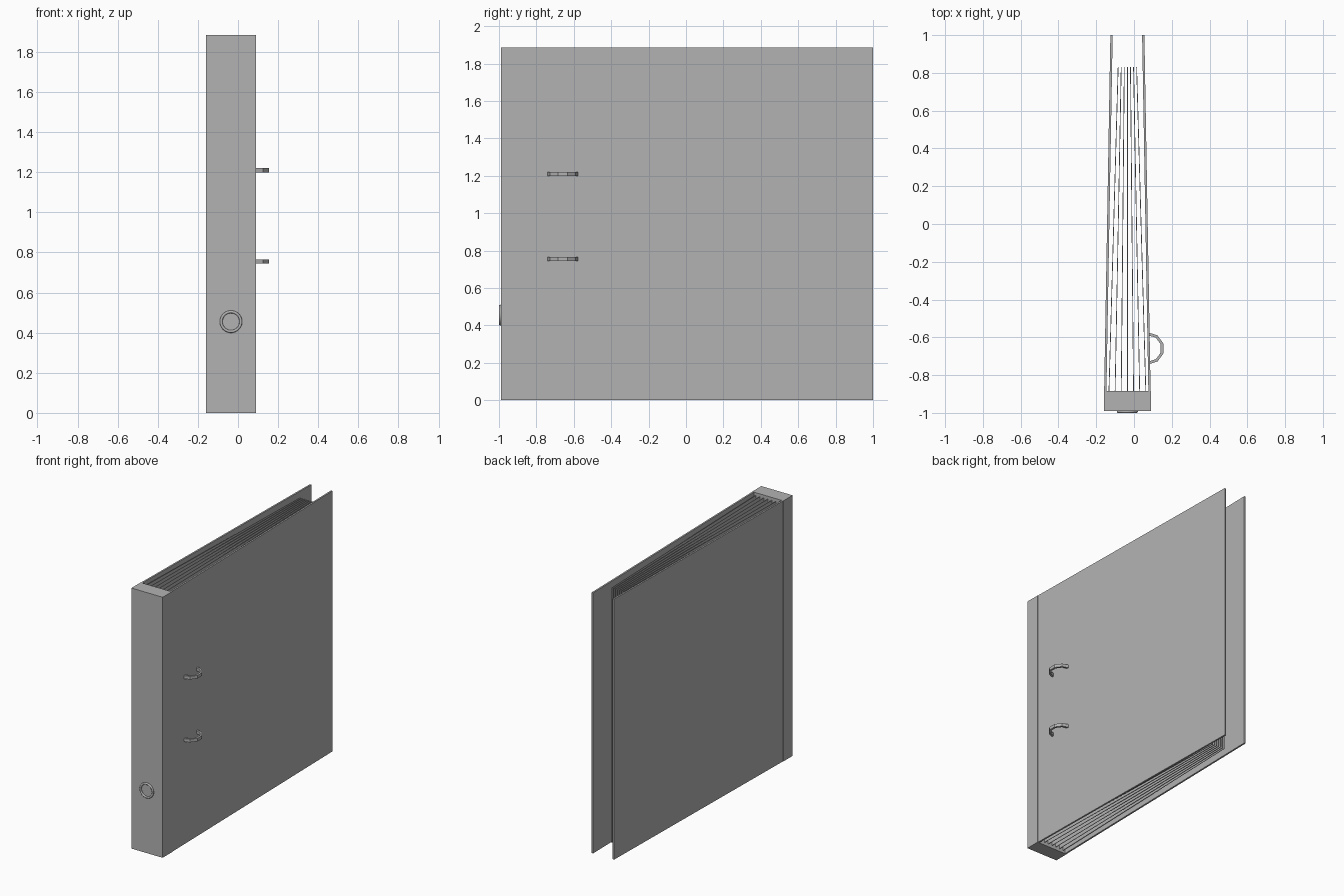
import bpy, bmesh, math

cube = bpy.data.objects.get("Cube")
if cube:
    bpy.data.objects.remove(cube, do_unlink=True)

grey = bpy.data.materials.new("plain_grey")
grey.use_nodes = True
colour = (0.45, 0.45, 0.45, 1)
grey.diffuse_color = colour
grey.node_tree.nodes["Principled BSDF"].inputs["Base Color"].default_value = colour

MID = -0.035      # centre plane of the folder
HEIGHT = 1.885
SPINE_BACK = -0.885


def prism(name, outline, z0, z1):
    """Extrude a plan outline from z0 to z1."""
    bm = bmesh.new()
    base = bm.faces.new([bm.verts.new((x, y, z0)) for x, y in outline])
    top = bmesh.ops.extrude_face_region(bm, geom=[base])["geom"]
    verts = [v for v in top if isinstance(v, bmesh.types.BMVert)]
    bmesh.ops.translate(bm, verts=verts, vec=(0, 0, z1 - z0))
    bmesh.ops.recalc_face_normals(bm, faces=bm.faces)
    mesh = bpy.data.meshes.new(name)
    bm.to_mesh(mesh)
    bm.free()
    mesh.materials.append(grey)
    obj = bpy.data.objects.new(name, mesh)
    bpy.context.collection.objects.link(obj)
    return obj


def board(name, x_front, x_back, y0, y1, thick, z0, z1):
    """Thin upright board that leans from x_front to x_back."""
    h = thick / 2
    prism(name, [(x_front - h, y0), (x_front + h, y0),
                 (x_back + h, y1), (x_back - h, y1)], z0, z1)


# Spine block
board("spine", MID, MID, -0.99, SPINE_BACK, 0.25, 0, HEIGHT)

# Two covers closing in towards the open edge
for side, name in ((-1, "right_cover"), (1, "left_cover")):
    board(name, MID + side * 0.117, MID + side * 0.084,
          SPINE_BACK, 1.0, 0.012, 0, HEIGHT)

# Fanned sheets
for i in range(-3, 4):
    board(f"sheet_{i + 4}", MID + i * 0.0325, MID + i * 0.0163,
          SPINE_BACK, 0.83, 0.004, 0.02, HEIGHT - 0.02)

# Binding rings standing out of the left cover
angles = [math.radians(a) for a in range(-90, 91, 36)]


def arc(radius, steps):
    return [(0.075 + radius * math.cos(a), -0.659 + radius * math.sin(a))
            for a in steps]


for name, z in (("lower_ring", 0.755), ("upper_ring", 1.21)):
    prism(name, arc(0.085, angles) + arc(0.07, angles[::-1]),
          z - 0.011, z + 0.011)

# Finger hole rim on the spine
bpy.ops.mesh.primitive_torus_add(
    major_segments=40, minor_segments=10, major_radius=0.049,
    minor_radius=0.007, location=(MID, -0.993, 0.455),
    rotation=(math.pi / 2, 0, 0))
rim = bpy.context.object
rim.name = "finger_hole_rim"
rim.data.materials.append(grey)
bpy.ops.object.shade_smooth()
